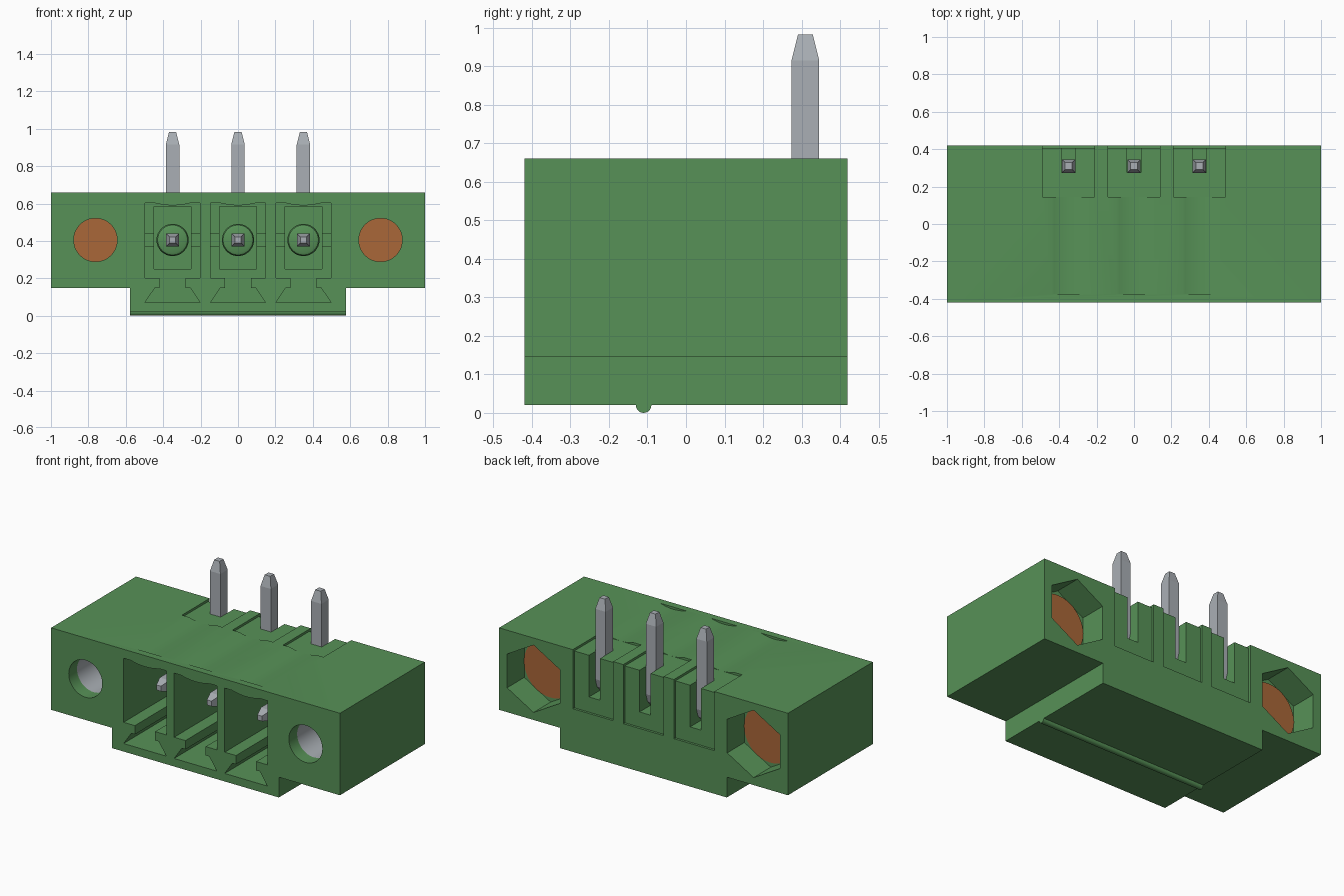
import bpy, bmesh, math
from mathutils import Vector

if "Cube" in bpy.data.objects:
    bpy.data.objects.remove(bpy.data.objects["Cube"], do_unlink=True)


def material(name, rgb):
    m = bpy.data.materials.new(name)
    m.use_nodes = True
    m.diffuse_color = (*rgb, 1)
    m.node_tree.nodes["Principled BSDF"].inputs["Base Color"].default_value = (*rgb, 1)
    return m


GREEN = material("green plastic", (0.095, 0.285, 0.095))
STEEL = material("grey metal", (0.40, 0.43, 0.46))
COPPER = material("copper orange", (0.40, 0.135, 0.04))


def loft(name, rings, mat, caps=True, inward=False):
    """Skin a list of equal-length vertex rings."""
    bm = bmesh.new()
    loops = [[bm.verts.new(p) for p in ring] for ring in rings]
    n = len(loops[0])
    for a, b in zip(loops, loops[1:]):
        for i in range(n):
            j = (i + 1) % n
            bm.faces.new((a[i], a[j], b[j], b[i]))
    if caps:
        bm.faces.new(loops[0])
        bm.faces.new(loops[-1])
    bmesh.ops.recalc_face_normals(bm, faces=bm.faces[:])
    if inward:
        bmesh.ops.reverse_faces(bm, faces=bm.faces[:])
    me = bpy.data.meshes.new(name)
    bm.to_mesh(me)
    bm.free()
    me.materials.append(mat)
    ob = bpy.data.objects.new(name, me)
    bpy.context.collection.objects.link(ob)
    return ob


def prism(name, outline, y0, y1, mat=GREEN, **kw):
    """Extrude an x-z outline from y0 to y1."""
    return loft(name, [[(x, y, z) for x, z in outline] for y in (y0, y1)], mat, **kw)


def rect(x, hw, z0, z1):
    return [(x - hw, z0), (x + hw, z0), (x + hw, z1), (x - hw, z1)]


def circle(x, z, r, n=48, start=0.0):
    return [(x + r * math.cos(start + 2 * math.pi * i / n),
             z + r * math.sin(start + 2 * math.pi * i / n)) for i in range(n)]


def mirrored(half):
    return half + [(-x, z) for x, z in reversed(half)]


def activate(ob):
    bpy.ops.object.select_all(action='DESELECT')
    ob.select_set(True)
    bpy.context.view_layer.objects.active = ob


def smooth(ob):
    activate(ob)
    bpy.ops.object.shade_smooth_by_angle(angle=math.radians(30))


def cut(target, outline, y0, y1):
    cutter = prism("cutter", outline, y0, y1)
    cutter.hide_render = True
    mod = target.modifiers.new("cut", 'BOOLEAN')
    mod.operation, mod.solver, mod.object = 'DIFFERENCE', 'EXACT', cutter
    activate(target)
    bpy.ops.object.modifier_apply(modifier=mod.name)
    bpy.data.objects.remove(cutter, do_unlink=True)


FRONT, BACK = -0.42, 0.42
PIN_Z = 0.405
HOLE_X = 0.762
NUT_Y = 0.25

# Housing: wide flanged block with a narrower foot
body = prism("housing", mirrored([(0.577, 0.02), (0.577, 0.147), (1, 0.147), (1, 0.66)]),
             FRONT, BACK)

# Mounting holes with hexagonal pockets at the rear
for x in (-HOLE_X, HOLE_X):
    cut(body, circle(x, PIN_Z, 0.116), FRONT - 0.02, NUT_Y + 0.02)
    cut(body, circle(x, PIN_Z, 0.211, 6, math.pi / 2), NUT_Y, BACK + 0.02)

# Socket opening: dovetail keyway below, bowed ceiling above
bow = [(0.10 - 0.02 * i, 0.59 + 0.014 * (1 - 0.2 * i) ** 2) for i in range(6)]
half = [(0.148, 0.07), (0.095, 0.148), (0.07, 0.148), (0.07, 0.203),
        (0.148, 0.203), (0.148, 0.604)] + bow
opening = half + [(-x, z) for x, z in reversed(half[:-1])]

for px in (-0.35, 0, 0.35):
    # Front socket with a stepped inner chamber
    cut(body, [(px + x, z) for x, z in opening], FRONT - 0.02, 0.04)
    cut(body, rect(px, 0.10, 0.25, 0.585), 0.0, 0.12)
    cut(body, rect(px, 0.147, 0.37, 0.44), 0.0, 0.08)
    # Rear panel recess, top recess, terminal slot and shallow top groove
    cut(body, rect(px, 0.14, 0.29, 0.70), 0.405, BACK + 0.02)
    cut(body, rect(px, 0.14, 0.646, 0.70), 0.145, BACK + 0.03)
    cut(body, rect(px, 0.038, 0.385, 0.72), 0.275, BACK + 0.04)
    cut(body, circle(px, 0.66 - 0.014 + 0.30, 0.30, 96), -0.375, BACK + 0.05)

# Polarising ridge under the foot
ridge_profile = [(-0.11 + 0.02 * math.cos(a), 0.02 + 0.02 * math.sin(a))
                 for a in [math.pi + math.pi * i / 12 for i in range(13)]]
ridge = loft("bottom_ridge", [[(x, y, z) for y, z in ridge_profile] for x in (-0.577, 0.577)],
             GREEN)
smooth(ridge)

# Threaded inserts: grey bore liner and copper end disc
for side, x in (("right", -HOLE_X), ("left", HOLE_X)):
    liner = prism(side + "_bore_liner", circle(x, PIN_Z, 0.1145), -0.34, NUT_Y,
                  STEEL, caps=False, inward=True)
    smooth(liner)
    prism(side + "_insert_disc", circle(x, PIN_Z, 0.18), NUT_Y - 0.002, NUT_Y + 0.006, COPPER)

# Right-angle pins: path of (y, z, half width, direction angle in y-z)
PATH = [(-0.285, PIN_Z, 0.016, 0), (-0.225, PIN_Z, 0.034, 0), (0.24, PIN_Z, 0.035, 0),
        (0.275, 0.414, 0.035, 30), (0.30, 0.44, 0.035, 60), (0.31, 0.475, 0.036, 90),
        (0.31, 0.915, 0.036, 90), (0.31, 0.983, 0.019, 90)]

for name, px in (("right", -0.35), ("middle", 0), ("left", 0.35)):
    rings = []
    for y, z, h, deg in PATH:
        a = math.radians(deg)
        c, nrm = Vector((px, y, z)), Vector((0, -math.sin(a), math.cos(a)))
        side = Vector((1, 0, 0))
        rings.append([c + side * h * s + nrm * h * t
                      for s, t in ((-1, -1), (1, -1), (1, 1), (-1, 1))])
    loft(name + "_pin", rings, STEEL)
    # Rounded collar around the pin root
    collar = loft(name + "_pin_collar",
                  [[(x, y, z) for x, z in circle(px, PIN_Z, r, 32)]
                   for y, r in ((0.13, 0.086), (0.04, 0.086), (0.026, 0.08), (0.02, 0.068))],
                  GREEN)
    smooth(collar)

smooth(body)
